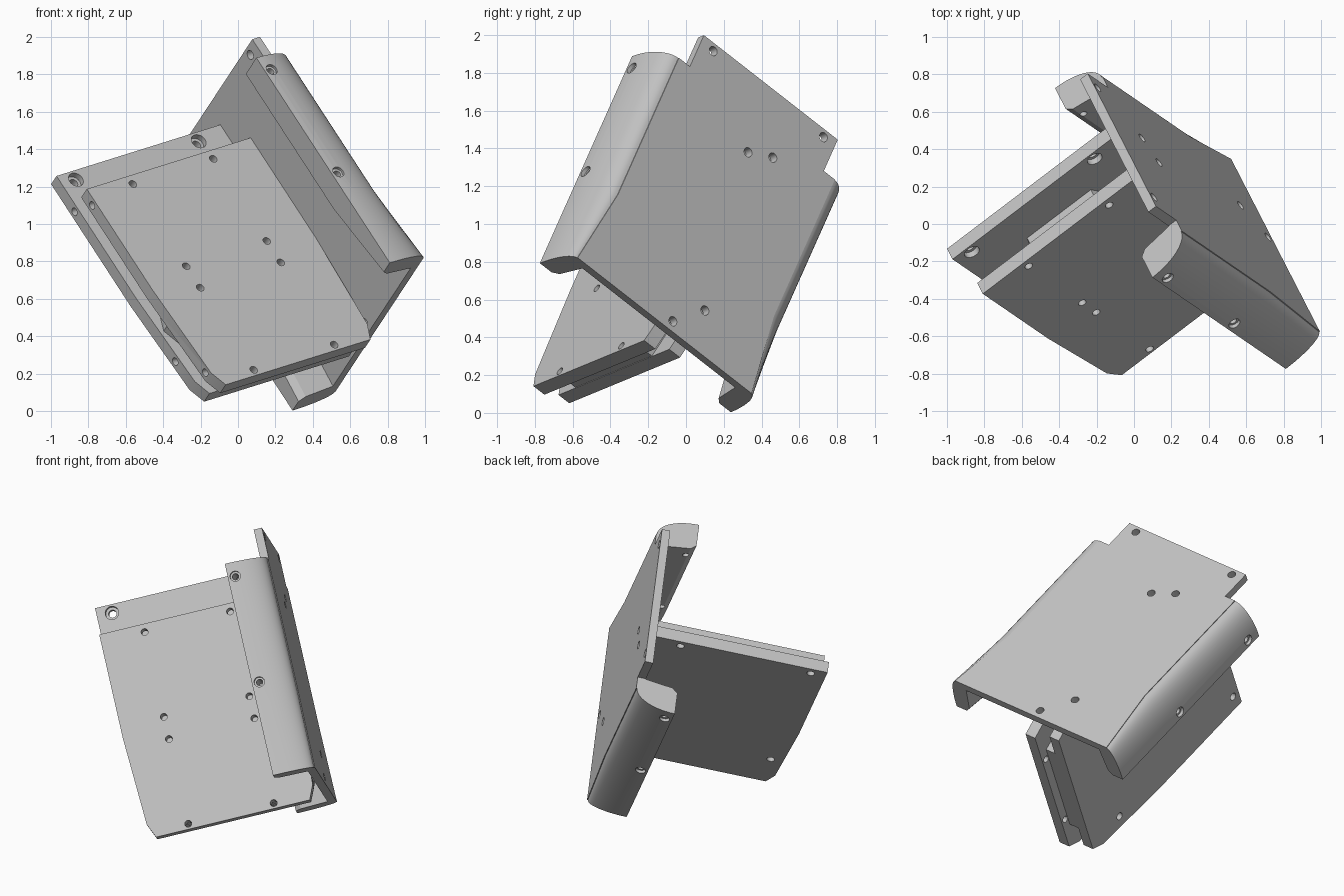
import bpy, bmesh, math
from mathutils import Matrix, Vector

if "Cube" in bpy.data.objects:
    bpy.data.objects.remove(bpy.data.objects["Cube"])

# Tilted assembly frame: u runs down the rails, v across the side plate, n out of it
u = Vector((0.511, -0.350, -0.785)).normalized()
v = Vector((-0.376, 0.731, -0.570))
v = (v - u * v.dot(u)).normalized()
n = u.cross(v)
FRAME = Matrix((u, v, n)).transposed().to_4x4()
MID = -0.63          # centre line of the side plate along v

grey = bpy.data.materials.new("plain_grey")
grey.diffuse_color = (0.54, 0.54, 0.54, 1)
grey.use_nodes = True
grey.node_tree.nodes["Principled BSDF"].inputs["Base Color"].default_value = grey.diffuse_color


def loft(name, sections):
    """Solid through a list of matching closed sections."""
    bm = bmesh.new()
    rings = [[bm.verts.new(p) for p in s] for s in sections]
    bm.faces.new(rings[0])
    bm.faces.new(rings[-1])
    k = len(rings[0])
    for r0, r1 in zip(rings, rings[1:]):
        for i in range(k):
            j = (i + 1) % k
            bm.faces.new((r0[i], r0[j], r1[j], r1[i]))
    bmesh.ops.recalc_face_normals(bm, faces=bm.faces)
    me = bpy.data.meshes.new(name)
    bm.to_mesh(me)
    bm.free()
    me.materials.append(grey)
    ob = bpy.data.objects.new(name, me)
    bpy.context.collection.objects.link(ob)
    return ob


def drill(ob, holes):
    """Cut holes given as (centre, axis, radius, depth)."""
    for centre, axis, radius, depth in holes:
        bm = bmesh.new()
        rot = Vector(axis).to_track_quat('Z', 'Y').to_matrix().to_4x4()
        bmesh.ops.create_cone(bm, cap_ends=True, segments=20, radius1=radius,
                              radius2=radius, depth=depth,
                              matrix=Matrix.Translation(centre) @ rot)
        me = bpy.data.meshes.new("drill")
        bm.to_mesh(me)
        bm.free()
        me.materials.append(grey)
        cutter = bpy.data.objects.new("drill", me)
        bpy.context.collection.objects.link(cutter)
        cutter.hide_render = True
        mod = ob.modifiers.new("hole", 'BOOLEAN')
        mod.operation, mod.solver, mod.object = 'DIFFERENCE', 'EXACT', cutter
        dg = bpy.context.evaluated_depsgraph_get()
        dg.update()
        ob_mesh = bpy.data.meshes.new_from_object(ob.evaluated_get(dg))
        ob.modifiers.clear()
        ob.data = ob_mesh
        bpy.data.objects.remove(cutter)


def finish(ob):
    ob.matrix_world = FRAME
    bpy.ops.object.select_all(action='DESELECT')
    ob.select_set(True)
    bpy.context.view_layer.objects.active = ob
    bpy.ops.object.shade_smooth_by_angle(angle=math.radians(25))


# Side plate: narrow tab on top, flaring toward the bottom
TOP, STEP, KNEE, END = -1.543, -1.332, -0.41, 0.063
C0, C1 = 0.577, 0.63
half = [(TOP, 0.485), (STEP, 0.485), (STEP, 0.565), (KNEE, 0.565), (END, 0.63)]
outline = [(a, MID + w) for a, w in half] + [(a, MID - w) for a, w in reversed(half)]
plate = loft("side_plate", [[(a, b, c) for a, b in outline] for c in (C0, C1)])
spots = [(-1.50, -1.027), (-1.50, -0.228), (-1.13, -0.597), (-1.20, -0.451),
         (0.009, -0.596), (-0.17, -0.45)]
drill(plate, [((a, b, 0.6), (0, 0, 1), 0.026, 0.3) for a, b in spots])
finish(plate)


# Rounded rails along both edges of the side plate
def rail_section(a, hw, side):
    inner = hw - 0.565
    pts = [(0.541 + inner, 0.365), (0.511 + inner, 0.40), (0.488 + inner, C0),
           (hw, C0)]
    for i in range(13):
        t = math.pi / 2 * (1 - i / 12)
        pts.append((hw + (0.692 - hw) * math.cos(t), 0.365 + 0.26 * math.sin(t)))
    return [(a, MID + side * w, c) for w, c in pts]


for name, side in (("front_rail", -1), ("back_rail", 1)):
    rail = loft(name, [rail_section(a, hw, side)
                       for a, hw in ((STEP, 0.565), (KNEE, 0.565), (END, 0.63))])
    holes = []
    for a in (-1.24, -0.543):
        holes.append(((a, MID + side * 0.6, 0.412), (0, 1, 0), 0.02, 0.5))
        holes.append(((a, MID + side * 0.72, 0.412), (0, 1, 0), 0.033, 0.1))
    drill(rail, holes)
    finish(rail)


# Two tapered cross plates standing square to the side plate
def cross_plate(name, top, shift, b0, b1):
    side = [(top, 0.566), (-0.53 + shift, 0.566), (0.045 + shift, 0.54),
            (0.138 + shift, 0.50)]
    pts = [(a, 0.01 + w) for a, w in side] + [(a, 0.01 - w) for a, w in reversed(side)]
    return loft(name, [[(a, b, c) for a, c in pts] for b in (b0, b1)])


front = cross_plate("front_cross_plate", -1.214, 0, -0.646, -0.567)
holes = [((a, -0.6, 0.005 + s * 0.278), (0, 1, 0), 0.022, 0.3)
         for a in (-1.161, -0.602, -0.456, 0.103) for s in (-1, 1)]
holes += [((a, -0.607, -0.55), (0, 0, 1), 0.022, 0.12) for a in (-1.13, 0.015)]
drill(front, holes)
finish(front)

rear = cross_plate("rear_cross_plate", -1.416, -0.054, -0.49, -0.413)
holes = []
for c in (-0.458, 0.39):
    holes.append(((-1.361, -0.45, c), (0, 1, 0), 0.025, 0.3))
    holes.append(((-1.361, -0.49, c), (0, 1, 0), 0.043, 0.07))
    holes.append(((-0.2, -0.41, c), (0, 1, 0), 0.025, 0.1))
holes += [((a, -0.4515, -0.55), (0, 0, 1), 0.022, 0.12) for a in (-1.20, -0.175)]
drill(rear, holes)
finish(rear)

# Spacer filling the gap between the cross plates
hexagon = [(-1.16, -0.21), (-1.16, 0.23), (-0.35, 0.52), (0.08, 0.35),
           (0.08, -0.34), (-0.35, -0.52)]
spacer = loft("spacer", [[(a, b, c) for a, c in hexagon] for b in (-0.567, -0.49)])
finish(spacer)
